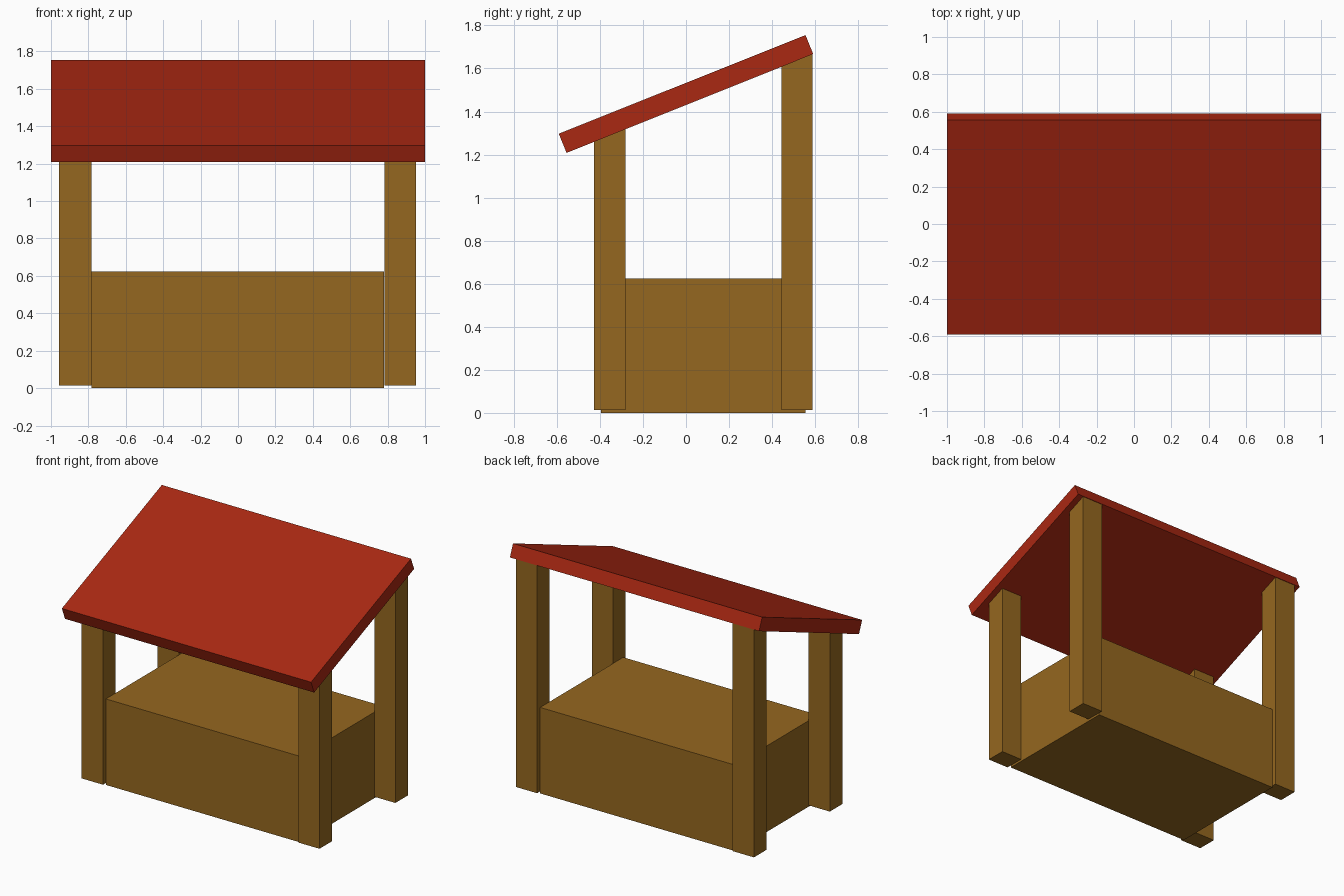
import bpy
import bmesh

if "Cube" in bpy.data.objects:
    bpy.data.objects.remove(bpy.data.objects["Cube"])


def material(name, rgb):
    mat = bpy.data.materials.new(name)
    mat.diffuse_color = (*rgb, 1)
    mat.use_nodes = True
    mat.node_tree.nodes["Principled BSDF"].inputs["Base Color"].default_value = mat.diffuse_color
    return mat


wood = material("wood", (0.30, 0.136, 0.014))
red = material("red_roof", (0.40, 0.021, 0.006))


def extrude_profile(name, profile, x0, x1, mat):
    """Extrude a (y, z) outline along x from x0 to x1."""
    bm = bmesh.new()
    face = bm.faces.new([bm.verts.new((x0, y, z)) for y, z in profile])
    result = bmesh.ops.extrude_face_region(bm, geom=[face])
    verts = [v for v in result["geom"] if isinstance(v, bmesh.types.BMVert)]
    bmesh.ops.translate(bm, verts=verts, vec=(x1 - x0, 0, 0))
    bmesh.ops.recalc_face_normals(bm, faces=bm.faces)
    mesh = bpy.data.meshes.new(name)
    bm.to_mesh(mesh)
    bm.free()
    mesh.materials.append(mat)
    obj = bpy.data.objects.new(name, mesh)
    bpy.context.collection.objects.link(obj)
    return obj


# Sloping roof slab, low at the front
roof = [(-0.555, 1.208), (0.591, 1.667), (0.555, 1.755), (-0.591, 1.297)]
extrude_profile("roof", roof, -1, 1, red)


def underside(y):
    (ya, za), (yb, zb) = roof[:2]
    return za + (y - ya) * (zb - za) / (yb - ya)


# Solid counter block between the posts
extrude_profile("counter", [(-0.396, 0), (0.556, 0), (0.556, 0.624), (-0.396, 0.624)],
                -0.783, 0.781, wood)

# Four corner posts, tops cut to the roof slope
for depth, y0, y1 in (("front", -0.427, -0.282), ("back", 0.443, 0.588)):
    for side, x0, x1 in (("left", -0.957, -0.784), ("right", 0.784, 0.953)):
        extrude_profile(f"{depth}_{side}_post",
                        [(y0, 0.013), (y1, 0.013), (y1, underside(y1)), (y0, underside(y0))],
                        x0, x1, wood)
